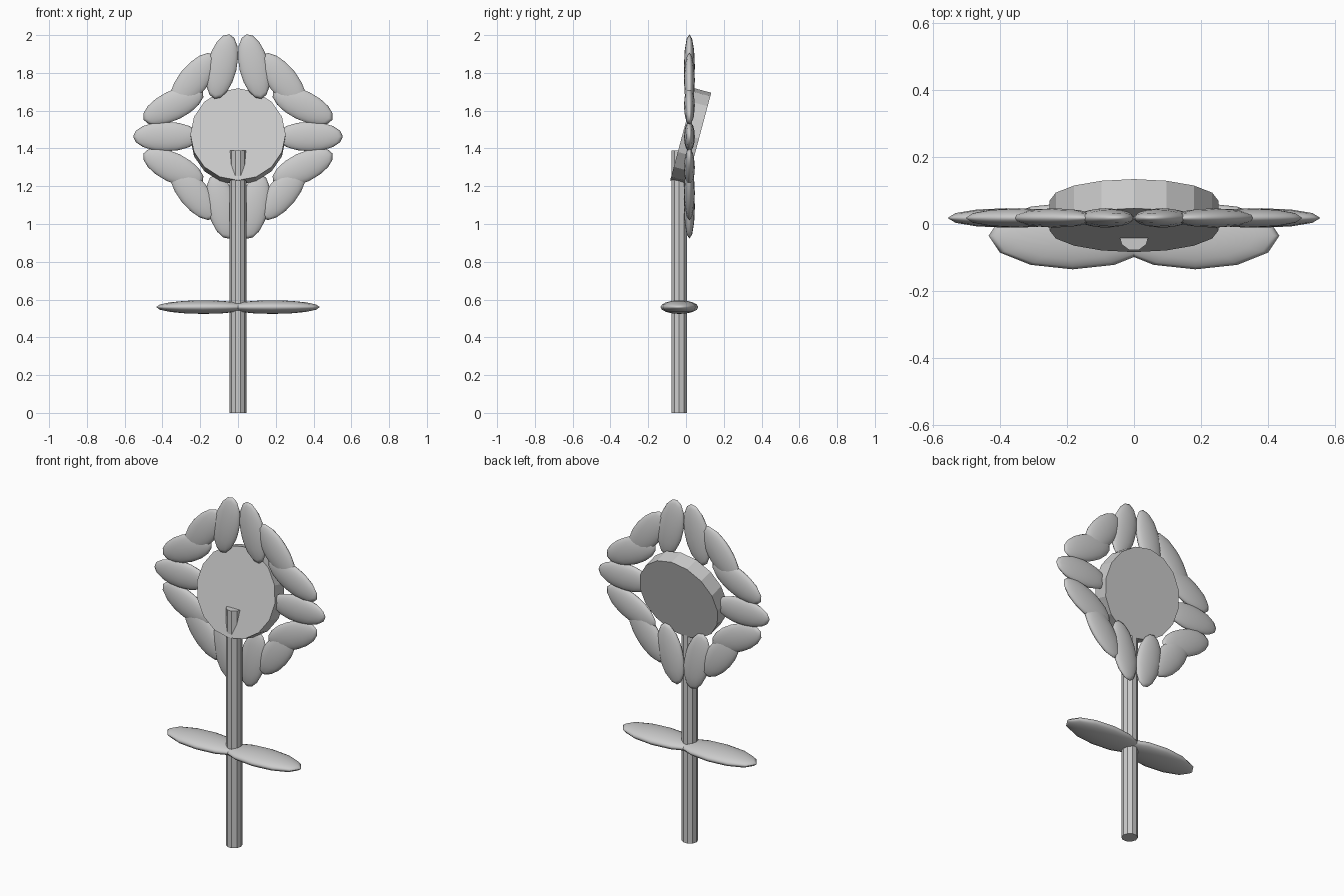
import bpy
import math

if "Cube" in bpy.data.objects:
    bpy.data.objects.remove(bpy.data.objects["Cube"])

HEAD = (0, 0.025, 1.463)   # centre of the flower head


def name_it(name):
    obj = bpy.context.object
    obj.name = name
    return obj


def blade(name, location, half_sizes, angle=0):
    """Flattened low-poly ellipsoid, long along x, turned about y."""
    bpy.ops.mesh.primitive_uv_sphere_add(segments=12, ring_count=8, radius=1,
                                         location=location, rotation=(0, angle, 0))
    obj = name_it(name)
    obj.scale = half_sizes
    bpy.ops.object.shade_smooth()
    return obj


# Stem: ten-sided post with a flat face to the front
bpy.ops.mesh.primitive_cylinder_add(vertices=10, radius=0.044, depth=1.39,
                                    location=(0, -0.036, 0.695),
                                    rotation=(0, 0, math.radians(18)))
name_it("stem")

# Seed disc: sixteen sides, leaning back
bpy.ops.mesh.primitive_cylinder_add(vertices=16, radius=0.252, depth=0.09,
                                    location=HEAD,
                                    rotation=(math.radians(75), 0, 0))
name_it("seed_disc")

# Petals: ring of fourteen, each turned opposite to its place on the ring
COUNT = 14
for i in range(COUNT):
    a = 2 * math.pi * i / COUNT
    blade(f"petal_{i + 1}",
          (0.38 * math.cos(a), 0.018, HEAD[2] + 0.38 * math.sin(a)),
          (0.175, 0.029, 0.078), a)

# Leaves: mirrored pair overlapping at the stem
for side, label in ((-1, "left"), (1, "right")):
    blade(f"leaf_{label}", (side * 0.183, -0.035, 0.56), (0.25, 0.1, 0.036))
